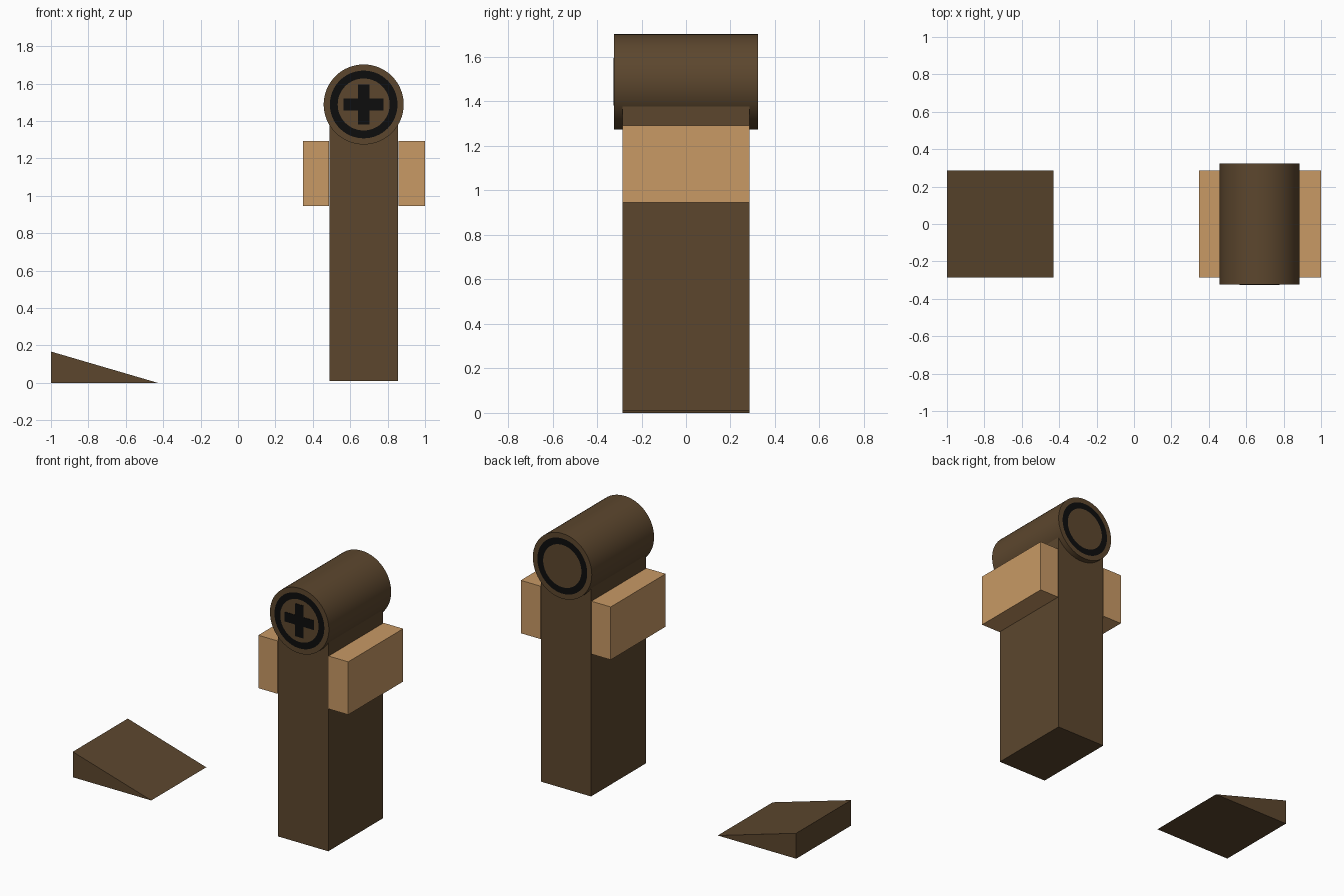
import bpy, bmesh, math

if "Cube" in bpy.data.objects:
    bpy.data.objects.remove(bpy.data.objects["Cube"])

def material(name, rgb):
    m = bpy.data.materials.new(name)
    m.diffuse_color = (*rgb, 1)
    m.use_nodes = True
    m.node_tree.nodes["Principled BSDF"].inputs["Base Color"].default_value = m.diffuse_color
    return m

brown = material("dark brown", (0.107, 0.062, 0.027))
tan = material("light tan", (0.58, 0.32, 0.13))
black = material("black", (0.004, 0.004, 0.004))

def make(name, bm, *mats):
    bmesh.ops.recalc_face_normals(bm, faces=bm.faces)
    me = bpy.data.meshes.new(name)
    bm.to_mesh(me)
    bm.free()
    for m in mats:
        me.materials.append(m)
    ob = bpy.data.objects.new(name, me)
    bpy.context.collection.objects.link(ob)
    return ob

def prism(name, outline, y0, y1, mat):
    """Extrude an xz outline from y0 to y1."""
    bm = bmesh.new()
    f = bm.faces.new([bm.verts.new((x, y0, z)) for x, z in outline])
    ext = bmesh.ops.extrude_face_region(bm, geom=[f])["geom"]
    bmesh.ops.translate(bm, vec=(0, y1 - y0, 0),
                        verts=[v for v in ext if isinstance(v, bmesh.types.BMVert)])
    return make(name, bm, mat)

def box(name, x0, x1, z0, z1, mat):
    return prism(name, [(x0, z0), (x1, z0), (x1, z1), (x0, z1)], -W, W, mat)

W = 0.285               # half depth of post, blocks and wedge
CX, CZ = 0.672, 1.488   # drum axis
R, L = 0.214, 0.323     # drum radius and half length

# Wedge on the ground
prism("wedge", [(-1, 0), (-0.43, 0), (-1, 0.167)], -W, W, brown)

# Post and side blocks
box("post", 0.49, 0.855, 0.01, 1.40, brown)
box("left_block", 0.347, 0.487, 0.945, 1.292, tan)
box("right_block", 0.858, 1.0, 0.945, 1.292, tan)

# Drum with a black ring cut into both end caps
N = 64
bm = bmesh.new()
loops = []
for r, y in [(0.139, -L), (0.181, -L), (R, -L), (R, L), (0.181, L), (0.139, L)]:
    loops.append([bm.verts.new((CX + r * math.cos(2 * math.pi * i / N), y,
                                CZ + r * math.sin(2 * math.pi * i / N))) for i in range(N)])
for k, (a, b) in enumerate(zip(loops, loops[1:])):
    for i in range(N):
        j = (i + 1) % N
        f = bm.faces.new((a[i], a[j], b[j], b[i]))
        f.material_index = 1 if k in (0, 4) else 0
        f.smooth = k == 2
bm.faces.new(loops[0])
bm.faces.new(loops[-1])
bm.edges.ensure_lookup_table()
for e in bm.edges:      # keep the rims crisp
    if len({f.smooth for f in e.link_faces}) > 1:
        e.smooth = False
make("drum", bm, brown, black)

# Cross plate on the front cap
a, b = 0.031, 0.107
corner = [(a, b), (a, a), (b, a)]
pts = []
for q in range(4):
    c, s = round(math.cos(-q * math.pi / 2)), round(math.sin(-q * math.pi / 2))
    pts += [(CX + c * x - s * z, CZ + s * x + c * z) for x, z in corner]
prism("front_cross", pts, -L - 0.003, -L + 0.003, black)
